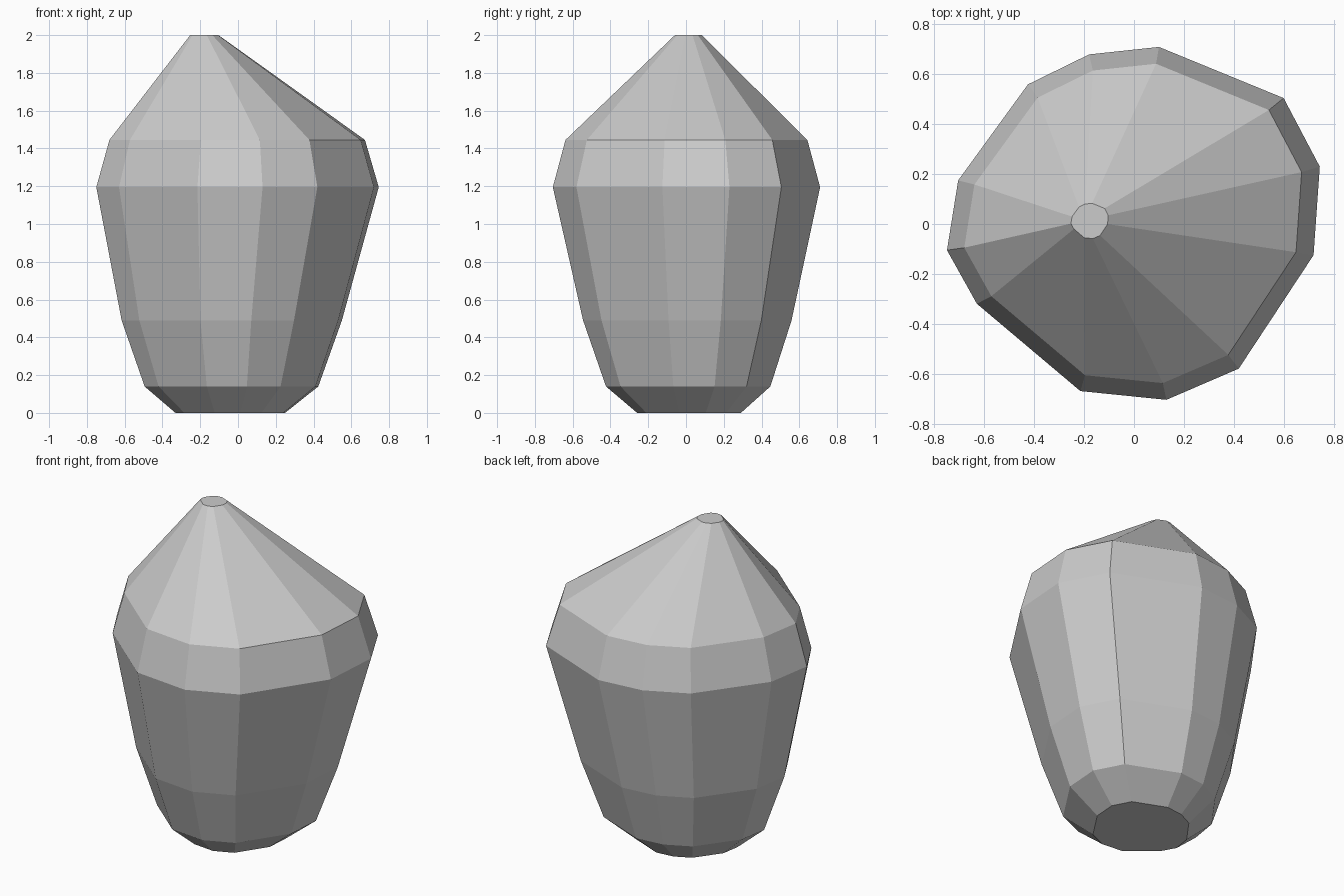
import bpy
import bmesh

cube = bpy.data.objects.get("Cube")
if cube:
    bpy.data.objects.remove(cube, do_unlink=True)

# Single flat stone colour
stone = bpy.data.materials.new("light grey stone")
stone.use_nodes = True
colour = (0.6, 0.6, 0.6, 1)
stone.diffuse_color = colour
stone.node_tree.nodes["Principled BSDF"].inputs["Base Color"].default_value = colour

# Irregular outline at the widest level, counter-clockwise
outline = [(0.10, 0.71), (-0.18, 0.68), (-0.425, 0.56), (-0.705, 0.175),
           (-0.75, -0.105), (-0.63, -0.32), (-0.215, -0.67), (0.13, -0.705),
           (0.42, -0.58), (0.72, -0.125), (0.745, 0.23), (0.60, 0.505)]

# Levels from base to tip: height, outline scale, centre x, centre y
levels = [(0, 0.388, -0.04, 0.015),
          (0.14, 0.615, -0.033, 0.01),
          (0.49, 0.78, -0.031, 0.005),
          (1.195, 1, 0, 0),
          (1.445, 0.905, -0.002, 0),
          (2, 0.1, -0.178, 0.012)]


def loft(name, outline, levels, material):
    """Skin scaled copies of an outline and cap both ends."""
    bm = bmesh.new()
    rings = [[bm.verts.new((x * s + cx, y * s + cy, z)) for x, y in outline]
             for z, s, cx, cy in levels]
    n = len(outline)
    for low, high in zip(rings, rings[1:]):
        for i in range(n):
            j = (i + 1) % n
            bm.faces.new((low[i], low[j], high[j], high[i]))
    bm.faces.new(rings[0][::-1])
    bm.faces.new(rings[-1])
    bmesh.ops.recalc_face_normals(bm, faces=bm.faces)
    mesh = bpy.data.meshes.new(name)
    bm.to_mesh(mesh)
    bm.free()
    mesh.materials.append(material)
    obj = bpy.data.objects.new(name, mesh)
    bpy.context.collection.objects.link(obj)
    return obj


# Faceted boulder with an off-centre tip
loft("faceted_boulder", outline, levels, stone)
